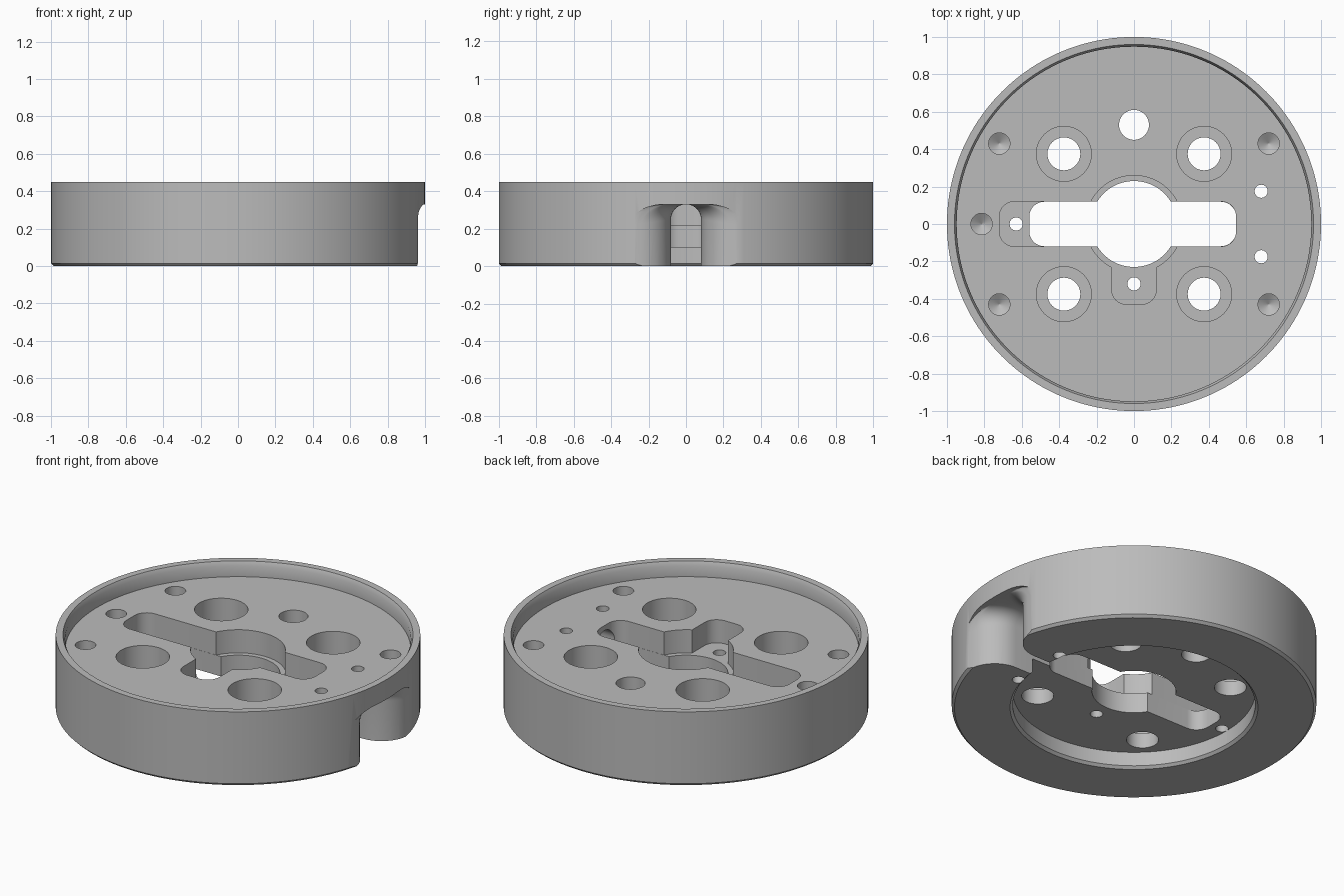
import bpy
import bmesh
from math import cos, sin, pi

if "Cube" in bpy.data.objects:
    bpy.data.objects.remove(bpy.data.objects["Cube"])

gray = bpy.data.materials.new("machined gray")
gray.use_nodes = True
gray.diffuse_color = (0.5, 0.5, 0.5, 1)
gray.node_tree.nodes["Principled BSDF"].inputs["Base Color"].default_value = (0.5, 0.5, 0.5, 1)


def loft(name, rings):
    """Join equal-length point rings with quads and cap both ends."""
    bm = bmesh.new()
    loops = [[bm.verts.new(p) for p in ring] for ring in rings]
    n = len(loops[0])
    for a, b in zip(loops, loops[1:]):
        for i in range(n):
            j = (i + 1) % n
            bm.faces.new((a[i], a[j], b[j], b[i]))
    bm.faces.new(loops[0])
    bm.faces.new(loops[-1])
    bmesh.ops.recalc_face_normals(bm, faces=bm.faces)
    mesh = bpy.data.meshes.new(name)
    bm.to_mesh(mesh)
    bm.free()
    mesh.materials.append(gray)
    obj = bpy.data.objects.new(name, mesh)
    bpy.context.collection.objects.link(obj)
    return obj


def turned(name, profile, x=0, y=0, sides=48):
    """Revolve (radius, height) points around a vertical axis."""
    angles = [2 * pi * i / sides for i in range(sides)]
    return loft(name, [[(x + r * cos(a), y + r * sin(a), z) for a in angles]
                       for r, z in profile])


def rounded_block(name, x0, x1, y0, y1, z0, z1, r=0.08):
    """Vertical prism with rounded corners."""
    outline = []
    corners = [(x1 - r, y1 - r), (x0 + r, y1 - r), (x0 + r, y0 + r), (x1 - r, y0 + r)]
    for k, (cx, cy) in enumerate(corners):
        for i in range(9):
            a = (k + i / 8) * pi / 2
            outline.append((cx + r * cos(a), cy + r * sin(a)))
    return loft(name, [[(x, y, z) for x, y in outline] for z in (z0, z1)])


# Main body: outer wall, chamfered rim, top recess and bottom recess
FLOOR, UNDER, LEDGE = 0.36, 0.10, 0.22
body = turned("housing_ring", [
    (0.665, UNDER), (0.665, 0.015), (0.68, 0), (0.985, 0), (1, 0.015),
    (1, 0.45), (0.96, 0.45), (0.948, 0.425), (0.948, FLOOR)], sides=160)


def cut(cutter):
    mod = body.modifiers.new("cut", "BOOLEAN")
    mod.operation = "DIFFERENCE"
    mod.solver = "EXACT"
    mod.object = cutter
    bpy.context.view_layer.objects.active = body
    bpy.ops.object.modifier_apply(modifier=mod.name)
    bpy.data.objects.remove(cutter)


def drill(x, y, r, bottom=-0.1):
    cut(turned("drill", [(r, bottom), (r, 0.6)], x, y))


# Central key-shaped pocket down to the ledge
drill(0, 0, 0.26, LEDGE)
cut(rounded_block("pocket", -0.72, 0.546, -0.12, 0.12, LEDGE, 0.6))
cut(rounded_block("pocket", -0.12, 0.12, -0.43, 0.1, LEDGE, 0.6))

# Through opening: round hole with a cross slot
drill(0, 0, 0.23)
cut(rounded_block("slot", -0.56, 0.545, -0.119, 0.119, -0.1, 0.5))

# Counterbored bolt holes
for sx in (-1, 1):
    for sy in (-1, 1):
        drill(0.375 * sx, 0.375 * sy, 0.147, 0.19)
        drill(0.375 * sx, 0.375 * sy, 0.088)

# Plain through holes
drill(0, 0.53, 0.08)
for x, y in [(-0.63, 0), (0, -0.32), (0.68, 0.175), (0.68, -0.175)]:
    drill(x, y, 0.035)

# Blind holes with conical tips
for x, y in [(-0.815, 0), (0.72, 0.43), (0.72, -0.43), (-0.72, 0.43), (-0.72, -0.43)]:
    cut(turned("blind_drill", [(0.002, 0.19), (0.057, 0.225), (0.057, 0.6)], x, y))


# Side cable notch: arched channel flaring outward to the wall
def arch(x, w):
    top, a, b = 0.33, 0.04 + w / 2, 0.068 + w * 0.15
    half = [(w, -0.1)]
    for i in range(11):
        t = i / 10 * pi / 2
        half.append((w - a + a * cos(t) + 0.0005, top - b + b * sin(t)))
    return ([(x, y, z) for y, z in half]
            + [(x, -y, z) for y, z in reversed(half)])


flare = [(0.78 + 0.18 * sin(t), 0.08 + 0.18 * (1 - cos(t)))
         for t in [i / 12 * pi / 2 for i in range(13)]]
cut(loft("notch", [arch(x, w) for x, w in
                   [(0.45, 0.08)] + flare + [(0.965, 0.3), (1.1, 0.3)]]))

# Smooth the round walls, keep machined edges crisp
bpy.ops.object.select_all(action="DESELECT")
body.select_set(True)
bpy.context.view_layer.objects.active = body
bpy.ops.object.shade_smooth_by_angle()
